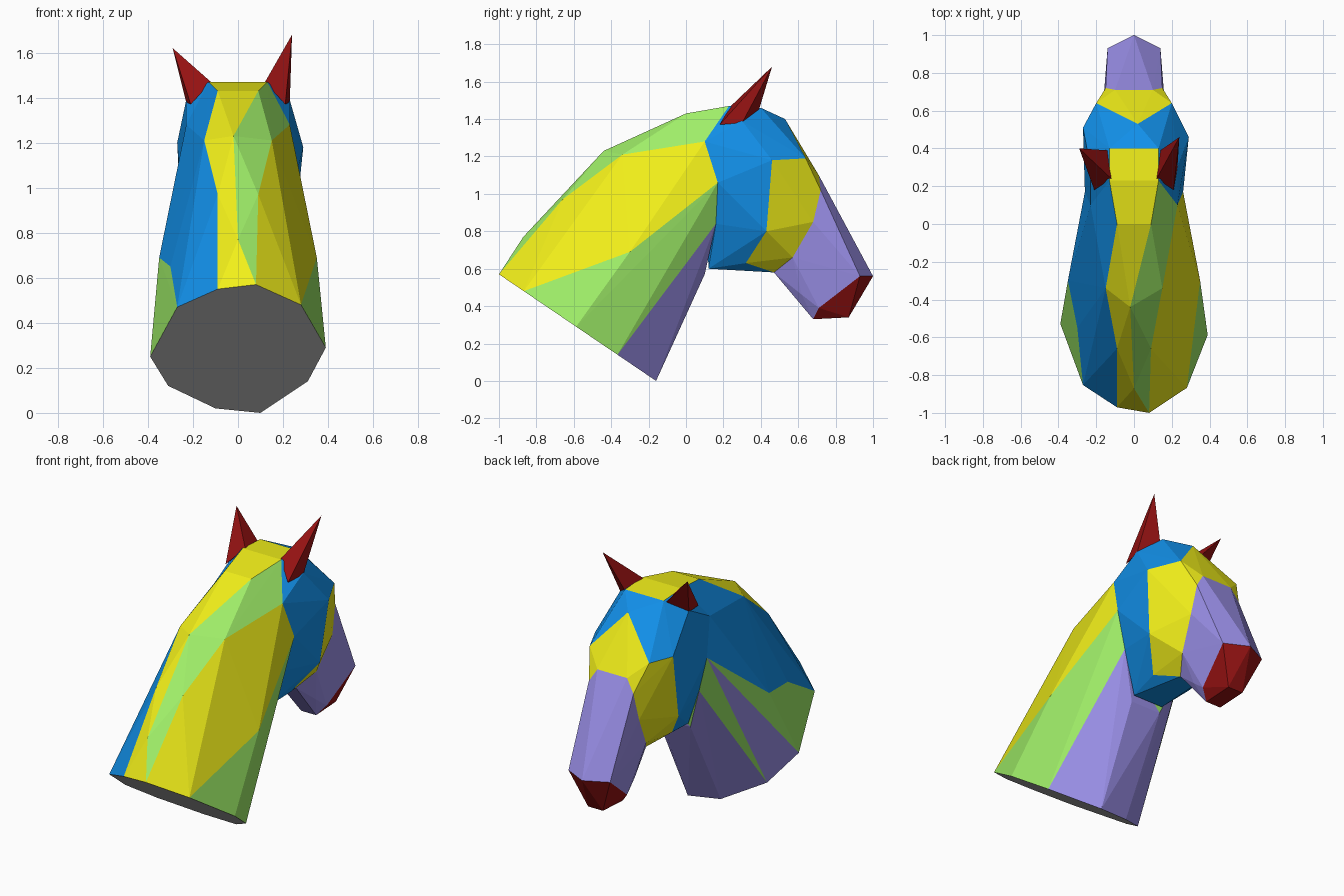
import bpy, bmesh
from mathutils import Vector

if "Cube" in bpy.data.objects:
    bpy.data.objects.remove(bpy.data.objects["Cube"])

COLOURS = {"yellow": (0.88, 0.86, 0.01), "blue": (0.006, 0.28, 0.82),
           "green": (0.35, 0.86, 0.14), "purple": (0.33, 0.28, 0.82),
           "red": (0.30, 0.006, 0.006)}
MATS = {}
for name, rgb in COLOURS.items():
    MATS[name] = bpy.data.materials.new(name)
    MATS[name].diffuse_color = (*rgb, 1)
MATS["grey"] = None


def both(points):
    """Add the mirror image of each point."""
    return points + [(-x, y, z) for x, y, z in points if x]


def faceted(name, points, pick):
    """Flat-faced hull through the points, each facet coloured by pick(centre, normal)."""
    bm = bmesh.new()
    for p in points:
        bm.verts.new(p)
    out = bmesh.ops.convex_hull(bm, input=bm.verts[:])
    loose = {g for g in out["geom_interior"] + out["geom_unused"]
             if isinstance(g, bmesh.types.BMVert)}
    bmesh.ops.delete(bm, geom=list(loose), context="VERTS")
    bmesh.ops.recalc_face_normals(bm, faces=bm.faces[:])
    me = bpy.data.meshes.new(name)
    keys = list(MATS)
    for k in keys:
        me.materials.append(MATS[k])
    for f in bm.faces:
        f.normal_update()
        f.material_index = keys.index(pick(f.calc_center_median(), f.normal))
    bm.to_mesh(me)
    bm.free()
    ob = bpy.data.objects.new(name, me)
    bpy.context.collection.objects.link(ob)
    return ob


# Neck: slanted ten-sided cut at the base, crest, flanks and throat
base = [(-.39, .25), (-.31, .12), (-.10, .02), (.10, 0), (.31, .14),
        (.39, .29), (.28, .48), (.08, .57), (-.09, .55), (-.27, .47)]
cut = [(x, -.16 - z * .84 / .57, z) for x, z in base]
joint = [(.13, .23, 1.47), (.23, .10, 1.28), (.26, .17, 1.06), (.20, .16, .84)]
crest = [(0, -.87, .77), (.09, -.66, .97), (-.02, -.44, 1.23)]
flank = [(.15, -.34, 1.21), (.09, 0, 1.43), (.30, -.55, .65), (.35, -.30, .69),
         (.27, .03, .88), (.27, -.10, .57), (.10, .10, .57)]


def neck_colour(c, n):
    if n.dot(Vector((0, -.56, -.83))) > .97:
        return "grey"
    if c.z < .29 + .62 * (c.y + .55):
        return "purple"
    if c.z < .48 + .46 * (c.y + .84):
        return "green"
    if c.z > 1.35 and abs(c.x) < .07:
        return "yellow"
    if c.x > 0:
        return "green" if c.x < .10 or (c.z > 1.3 and c.x < .19) else "yellow"
    return "yellow" if c.x > -.10 else "blue"


faceted("neck", cut + both(joint + flank) + crest[:1] + both(crest[1:2]) + crest[2:],
        neck_colour)

# Head: skull, brow, cheeks and jaw
skull = [(.13, .40, 1.46), (.23, .30, 1.39), (.20, .64, 1.19), (.10, .71, 1.10),
         (.15, .72, 1.02), (.16, .68, .85), (.25, .43, .80), (.13, .32, .63),
         (.13, .57, .66), (.06, .47, .58), (.10, .12, .60)]
brow = [(.02, .53, 1.40), (.29, .46, 1.18), (-.27, .51, 1.20)]


def head_colour(c, n):
    if c.z > 1.42 and c.y < .40 and abs(c.x) < .1:
        return "yellow"
    return "yellow" if c.y > (.55 if c.z > 1.2 else .42) else "blue"


faceted("head", both(joint + skull) + brow, head_colour)

# Muzzle with a red nose
muzzle = [(.10, .71, 1.10), (.15, .72, 1.02), (.16, .68, .85), (.13, .57, .66),
          (.06, .47, .58), (.14, .93, .56), (0, 1.0, .56), (.10, .71, .39),
          (.05, .87, .34), (.05, .68, .33), (.09, .62, .46)]
faceted("muzzle", both(muzzle),
        lambda c, n: "red" if c.z < .39 + .69 * (c.y - .71) else "purple")

# Ears, each leaning to its own tip
ear_root = [(.12, .24, 1.47), (.14, .39, 1.45), (.21, .18, 1.37), (.23, .30, 1.38)]
for side, sx, tip in (("right", 1, (.24, .46, 1.68)), ("left", -1, (-.29, .40, 1.62))):
    faceted(side + "_ear", [(sx * x, y, z) for x, y, z in ear_root] + [tip],
            lambda c, n: "red")

for m in bpy.data.materials:
    if m.users and not m.is_grease_pencil:
        m.use_nodes = True
        m.node_tree.nodes["Principled BSDF"].inputs["Base Color"].default_value = m.diffuse_color
